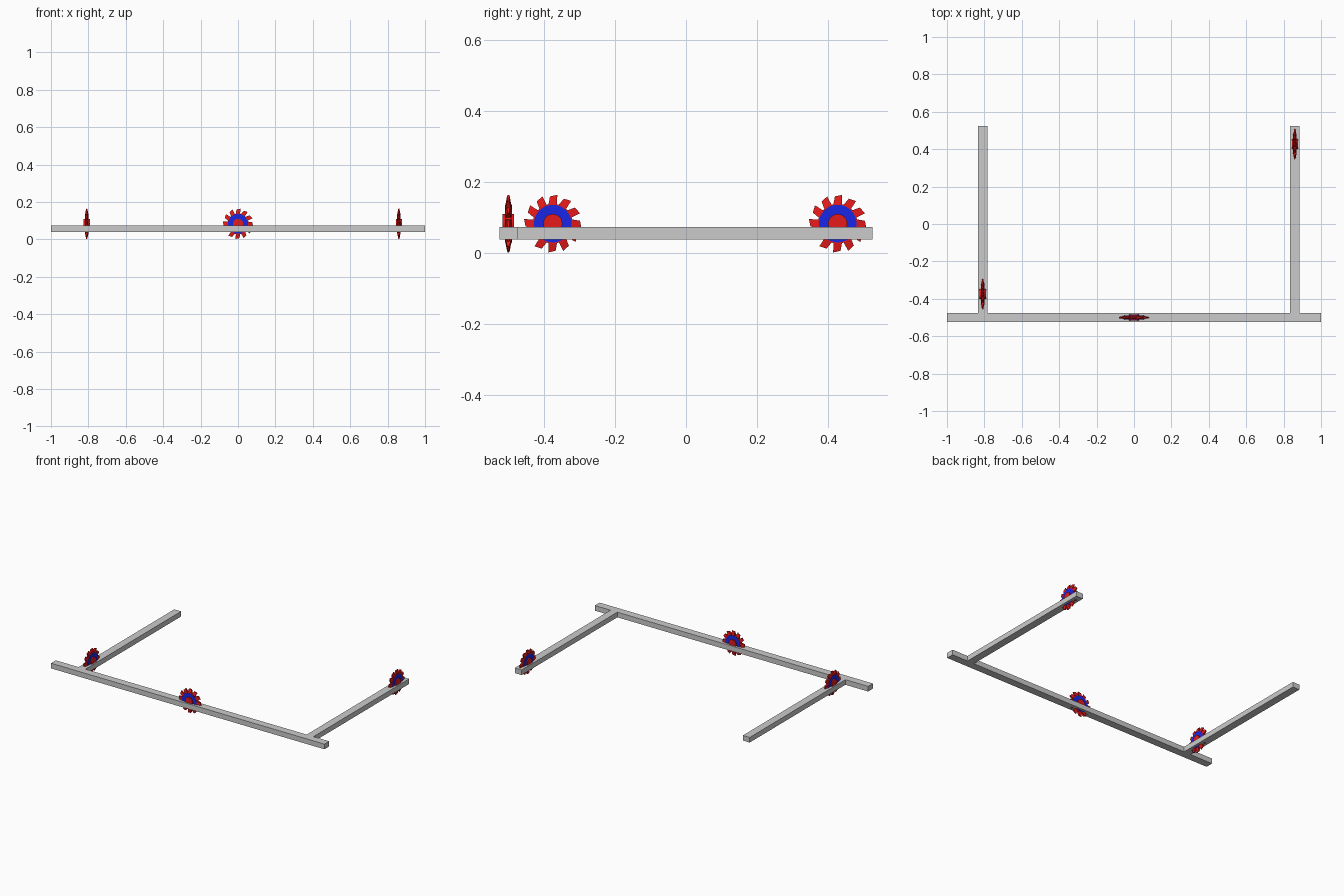
import bpy, bmesh
from math import sin, cos, radians, pi
from mathutils import Matrix, Vector

if "Cube" in bpy.data.objects:
    bpy.data.objects.remove(bpy.data.objects["Cube"])


def material(name, color):
    m = bpy.data.materials.new(name)
    m.diffuse_color = color
    m.use_nodes = True
    m.node_tree.nodes["Principled BSDF"].inputs["Base Color"].default_value = m.diffuse_color
    return m


RED = material("red", (0.8, 0.01, 0.01, 1))
BLUE = material("blue", (0.01, 0.02, 0.8, 1))


def finish(name, bm, mat=None, matrix=None):
    bmesh.ops.recalc_face_normals(bm, faces=bm.faces)
    if matrix:
        bm.transform(matrix)
    me = bpy.data.meshes.new(name)
    bm.to_mesh(me)
    bm.free()
    if mat:
        me.materials.append(mat)
    ob = bpy.data.objects.new(name, me)
    bpy.context.collection.objects.link(ob)
    return ob


def bar(name, x0, x1, y0, y1, z0=0.039, z1=0.073):
    bm = bmesh.new()
    bmesh.ops.create_cube(bm, size=1)
    m = Matrix.Translation(((x0 + x1) / 2, (y0 + y1) / 2, (z0 + z1) / 2))
    m = m @ Matrix.Diagonal((x1 - x0, y1 - y0, z1 - z0, 1))
    return finish(name, bm, None, m)


def disc(name, radius, half, mat, matrix):
    bm = bmesh.new()
    bmesh.ops.create_cone(bm, cap_ends=True, segments=32, radius1=radius,
                          radius2=radius, depth=2 * half)
    return finish(name, bm, mat, matrix)


def polar(r, deg, w):
    return Vector((r * cos(radians(deg)), r * sin(radians(deg)), w))


def saw(name, matrix, teeth=12):
    # slanted teeth, thinning toward their tips
    bm = bmesh.new()
    step = 360 / teeth
    for i in range(teeth):
        a = 90 + i * step
        outline = [(0.050, a + 15, 0.009), (0.077, a + 6, 0.004),
                   (0.082, a - 9, 0.002), (0.056, a - 12, 0.008),
                   (0.050, a - 15, 0.009)]
        front = [bm.verts.new(polar(r, d, w)) for r, d, w in outline]
        back = [bm.verts.new(polar(r, d, -w)) for r, d, w in outline]
        bm.faces.new(front)
        bm.faces.new(back[::-1])
        n = len(outline)
        for k in range(n):
            j = (k + 1) % n
            bm.faces.new((front[k], back[k], back[j], front[j]))
    finish(name + "_teeth", bm, RED, matrix)
    # rim, coloured plate and raised hub
    disc(name + "_rim", 0.056, 0.0085, RED, matrix)
    disc(name + "_plate", 0.053, 0.0097, BLUE, matrix)
    disc(name + "_hub", 0.027, 0.0165, RED, matrix)


# track bars
bar("front_track", -1, 1, -0.525, -0.475)
bar("left_track", -0.834, -0.784, -0.475, 0.525)
bar("right_track", 0.835, 0.885, -0.475, 0.525)

# blades: side ones face +x, the front one faces -y
side = Matrix(((0, 0, 1, 0), (1, 0, 0, 0), (0, 1, 0, 0), (0, 0, 0, 1)))
front = Matrix.Rotation(pi / 2, 4, 'X')
saw("left_saw", Matrix.Translation((-0.809, -0.375, 0.083)) @ side)
saw("right_saw", Matrix.Translation((0.86, 0.427, 0.083)) @ side)
saw("front_saw", Matrix.Translation((0, -0.5, 0.083)) @ front)
